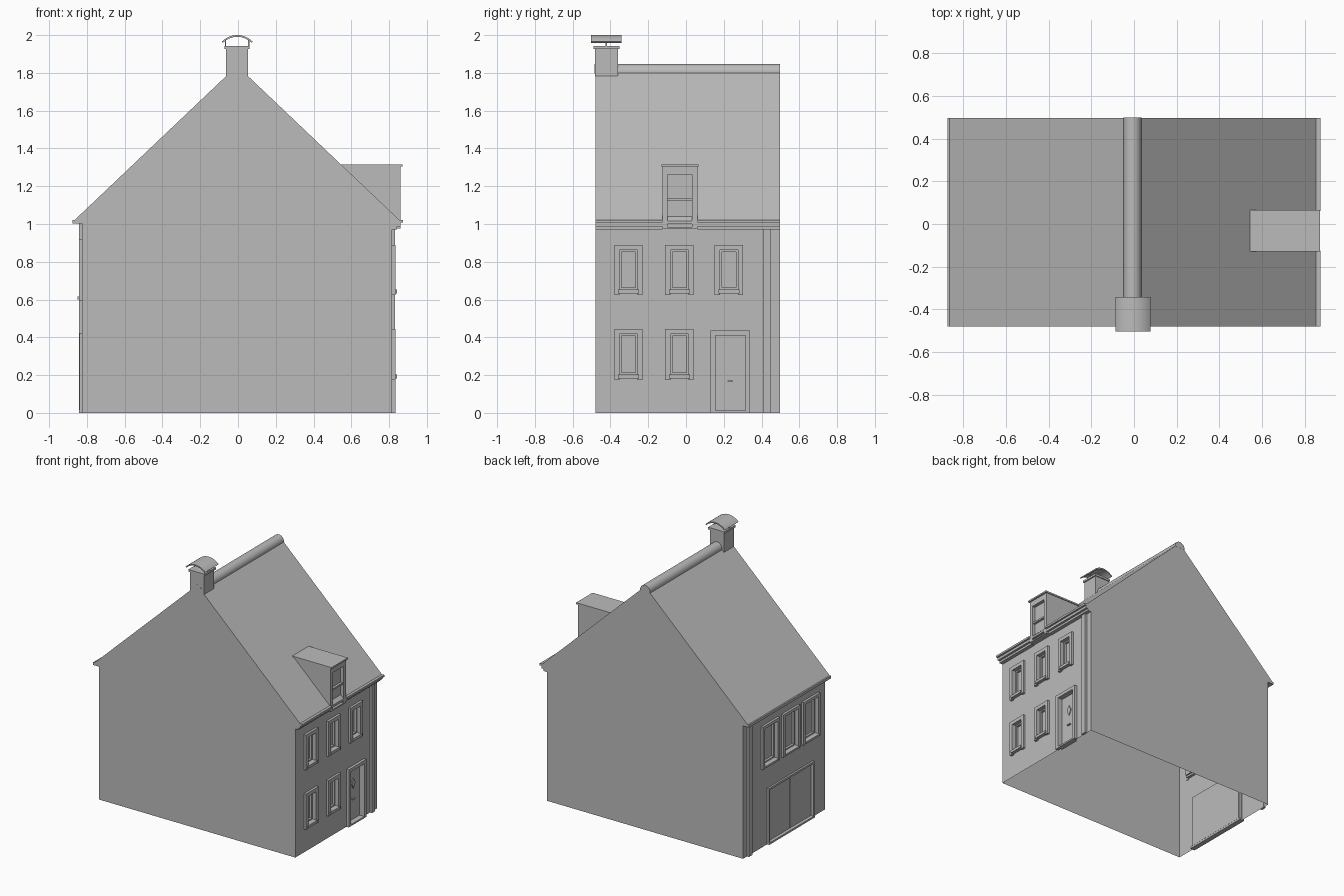
import bpy, bmesh, math

cube = bpy.data.objects.get("Cube")
if cube:
    bpy.data.objects.remove(cube, do_unlink=True)

grey = bpy.data.materials.new("plain grey")
grey.use_nodes = True
GREY = (0.5, 0.5, 0.5, 1)
grey.diffuse_color = GREY
grey.node_tree.nodes["Principled BSDF"].inputs["Base Color"].default_value = GREY


def finish(name, bm, smooth=False):
    bmesh.ops.recalc_face_normals(bm, faces=bm.faces[:])
    me = bpy.data.meshes.new(name)
    bm.to_mesh(me)
    bm.free()
    me.materials.append(grey)
    if smooth:
        me.shade_smooth()
        me.set_sharp_from_angle(angle=math.radians(35))
    ob = bpy.data.objects.new(name, me)
    bpy.context.scene.collection.objects.link(ob)
    return ob


def boxes(name, ranges):
    """One object from boxes given as (x range, y range, z range)."""
    bm = bmesh.new()
    for xr, yr, zr in ranges:
        made = bmesh.ops.create_cube(bm, size=1)["verts"]
        for v in made:
            v.co = [sum(r) / 2 + c * abs(r[1] - r[0]) for r, c in zip((xr, yr, zr), v.co)]
    return finish(name, bm)


def prism(name, pts, a, b, axis="y", smooth=False):
    """Extrude a closed outline along x or y."""
    bm = bmesh.new()
    place = (lambda p, d: (p[0], d, p[1])) if axis == "y" else (lambda p, d: (d, p[0], p[1]))
    face = bm.faces.new([bm.verts.new(place(p, a)) for p in pts])
    ext = bmesh.ops.extrude_face_region(bm, geom=[face])["geom"]
    shift = (0, b - a, 0) if axis == "y" else (b - a, 0, 0)
    bmesh.ops.translate(bm, vec=shift, verts=[g for g in ext if isinstance(g, bmesh.types.BMVert)])
    # extruding keeps the first cap in place only if it still exists
    if not face.is_valid:
        bmesh.ops.holes_fill(bm, edges=[e for e in bm.edges if e.is_boundary])
    return finish(name, bm, smooth)


def arc(cx, cz, r, a0, a1, n):
    return [(cx + r * math.cos(t), cz + r * math.sin(t))
            for t in (math.radians(a0 + (a1 - a0) * i / n) for i in range(n + 1))]


Y0, Y1 = -0.48, 0.497
WALL = {1: 0.815, -1: -0.825}
pockets = []


def out(side, d0, d1):
    """Range of x from d0 to d1 outward of the wall on one side."""
    return sorted((WALL[side] + side * d0, WALL[side] + side * d1))


def ring(xr, yr, zr, w, top=None):
    """Four bars around an opening; yr and zr are the outer limits."""
    (a, b), (c, d) = yr, zr
    t = w if top is None else top
    return [(xr, (a, a + w), (c, d)), (xr, (b - w, b), (c, d)),
            (xr, (a + w, b - w), (d - t, d)), (xr, (a + w, b - w), (c, c + w))]


def window(name, side, yr, zr, w=0.028):
    (a, b), (c, d) = yr, zr
    hole_y, hole_z = (a + w, b - w), (c + w, d - w)
    pockets.append((out(side, -0.03, 0.03), hole_y, hole_z))
    boxes(name + "_surround", ring(out(side, -0.005, 0.018), yr, zr, w)[:3])
    boxes(name + "_sash", ring(out(side, -0.029, -0.012), hole_y, hole_z, 0.01))
    boxes(name + "_sill", [(out(side, -0.02, 0.026), (a + 0.02, b - 0.02), (c + 0.008, c + w))])


# Street side windows: three above, two below
for i, y in enumerate((-0.304, -0.035, 0.227)):
    window(f"street_upper_window_{i + 1}", 1, (y - 0.075, y + 0.075), (0.625, 0.89))
    if i < 2:
        window(f"street_lower_window_{i + 1}", 1, (y - 0.075, y + 0.075), (0.175, 0.445))

# Yard side windows
for i, y in enumerate((0.183, -0.06, -0.3)):
    window(f"yard_window_{i + 1}", -1, (y - 0.1, y + 0.1), (0.593, 0.917), 0.022)

# Front door with frame, diamond light, handle and threshold
pockets.append((out(1, -0.02, 0.03), (0.155, 0.315), (-0.05, 0.41)))
boxes("door_frame", ring(out(1, -0.005, 0.02), (0.13, 0.34), (0, 0.435), 0.025)[:3])
boxes("door_threshold", [(out(1, -0.02, 0.02), (0.155, 0.315), (0, 0.012))])
prism("door_diamond", [(0.213, 0.285), (0.235, 0.245), (0.257, 0.285), (0.235, 0.325)],
      WALL[1] - 0.021, WALL[1] - 0.013, "x")
boxes("door_handle", [(out(1, -0.021, -0.008), (0.22, 0.25), (0.165, 0.172))])

# Double garage door with frame and threshold
pockets.append((out(-1, -0.02, 0.03), (-0.32, 0.195), (-0.05, 0.41)))
boxes("garage_frame", ring(out(-1, -0.005, 0.014), (-0.335, 0.21), (0, 0.424), 0.015)[:3])
boxes("garage_leaves", [(out(-1, -0.021, -0.005), (-0.318, -0.072), (0.015, 0.408)),
                        (out(-1, -0.021, -0.005), (-0.064, 0.193), (0.015, 0.408))])
boxes("garage_threshold", [(out(-1, -0.02, 0.018), (-0.335, 0.21), (0, 0.014))])

# House shell: gable outline, pockets cut, underside open
house = prism("house_shell", [(-0.825, 0), (0.815, 0), (0.815, 1.0), (0.86, 1.0), (0.86, 1.016),
                              (-0.005, 1.838), (-0.866, 1.02), (-0.866, 1.005), (-0.825, 1.005)],
              Y0, Y1)
cutter = boxes("pocket_cutter", pockets)
cutter.hide_render = True
cut = house.modifiers.new("pockets", "BOOLEAN")
cut.operation = "DIFFERENCE"
cut.solver = "EXACT"
cut.object = cutter
bpy.context.view_layer.update()
cut_mesh = bpy.data.meshes.new_from_object(house.evaluated_get(bpy.context.evaluated_depsgraph_get()))
house.modifiers.clear()
house.data = cut_mesh
bpy.data.objects.remove(cutter, do_unlink=True)
bm = bmesh.new()
bm.from_mesh(cut_mesh)
under = [f for f in bm.faces if all(abs(v.co.z) < 0.001 for v in f.verts)]
bmesh.ops.delete(bm, geom=under, context="FACES")
bm.to_mesh(cut_mesh)
bm.free()
cut_mesh.materials.clear()
cut_mesh.materials.append(grey)

# Downpipes on both long walls
for side, name, top in ((1, "street_downpipe", 0.98), (-1, "yard_downpipe", 1.005)):
    boxes(name, [(out(side, -0.002, 0.016), (0.41, 0.45), (0, top))])

# Eaves: stepped cornice broken by the dormer, plain board on the yard side
DORMER = (-0.125, 0.06)
for name, span in (("front_cornice", (Y0, DORMER[0])), ("rear_cornice", (DORMER[1], Y1))):
    boxes(name, [((0.81, 0.843), span, (0.972, 0.99)),
                 ((0.81, 0.86), span, (0.988, 1.008)),
                 ((0.81, 0.874), span, (1.007, 1.022))])
boxes("yard_eave_board", [((-0.875, -0.82), (Y0, Y1), (1.003, 1.022))])

# Dormer: cheeks run back into the roof, front is a framed two-light window
a, b = DORMER
side_outline = [(0.54, 1.308), (0.835, 1.308), (0.835, 0.975), (0.815, 0.975), (0.815, 1.045)]
prism("dormer_body", side_outline, a, b)
boxes("dormer_window_frame", ring((0.83, 0.86), DORMER, (0.975, 1.306), 0.027, 0.045)[:3]
      + [((0.83, 0.852), (a + 0.027, b - 0.027), (1.122, 1.135)),
         ((0.83, 0.86), (a + 0.027, b - 0.027), (0.975, 0.985))])
boxes("dormer_roof", [((0.54, 0.872), (a - 0.005, b + 0.006), (1.304, 1.316))])

# Rounded ridge roll
prism("ridge_roll", arc(-0.007, 1.805, 0.042, -10, 190, 16), -0.484, Y1 + 0.001, smooth=True)

# Chimney with cap, legs and arched cover
boxes("chimney_stack", [((-0.064, 0.053), (-0.483, -0.36), (1.782, 1.928))])
boxes("chimney_cap", [((-0.072, 0.062), (-0.49, -0.353), (1.926, 1.942))])
boxes("cover_legs", [((x - 0.003, x + 0.003), (-0.426, -0.418), (1.94, 1.978))
                     for x in (-0.067, 0.057)])
prism("chimney_cover", arc(-0.004, 1.886, 0.114, 44, 136, 14) + arc(-0.004, 1.886, 0.105, 136, 44, 14),
      -0.503, -0.342, smooth=True)
